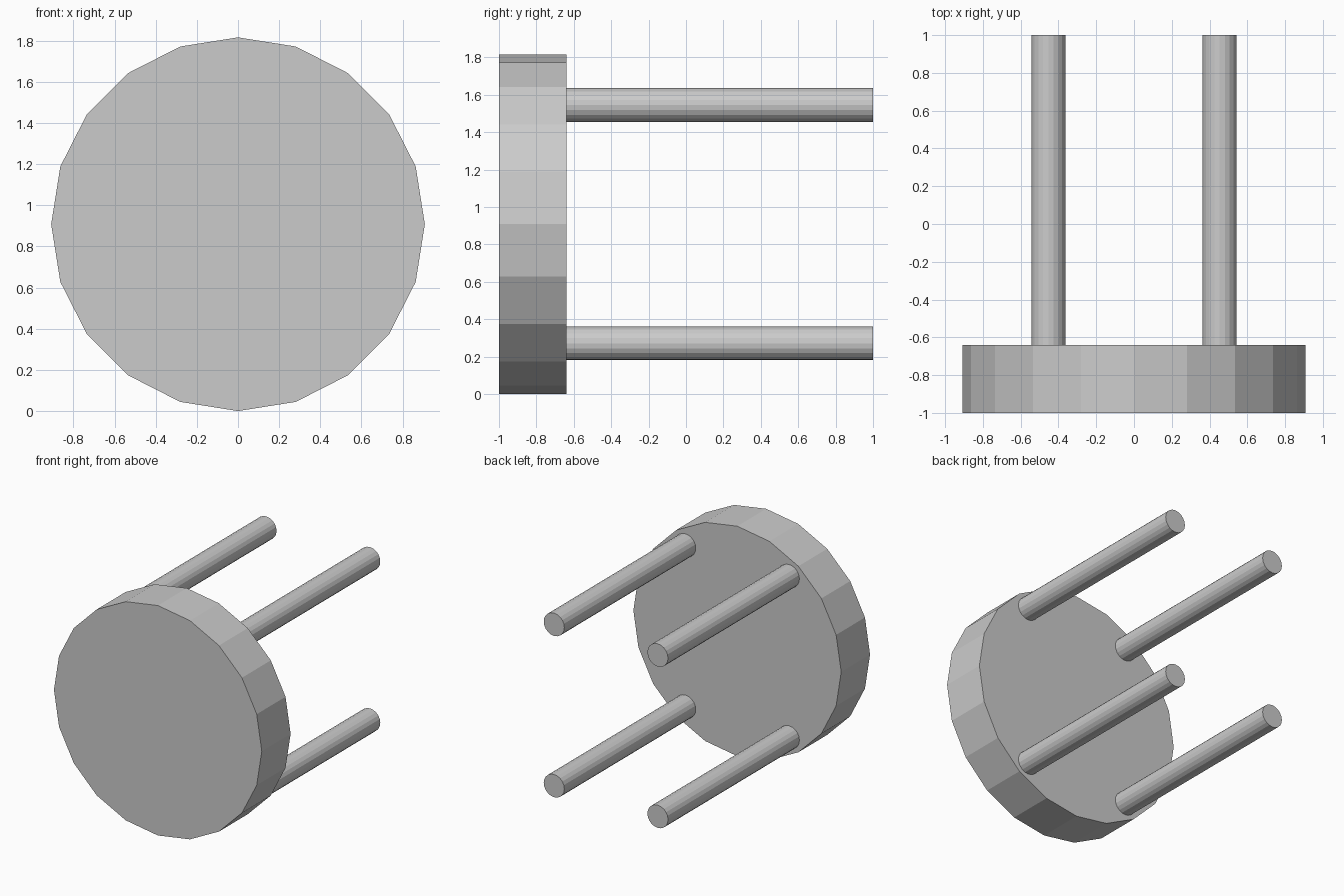
import bpy
from math import pi

if "Cube" in bpy.data.objects:
    bpy.data.objects.remove(bpy.data.objects["Cube"])

SIDES = 20
SEAT_RADIUS = 0.908
SEAT_BACK = -0.64
LEG_RADIUS = 0.09
LEG_X, LEG_Z = 0.453, 0.637   # leg offsets from the seat axis


def rod(name, radius, x, z, y0, y1):
    """Flat-faced cylinder lying along y from y0 to y1."""
    bpy.ops.mesh.primitive_cylinder_add(
        vertices=SIDES, radius=radius, depth=y1 - y0,
        location=(x, (y0 + y1) / 2, z), rotation=(pi / 2, 0, 0))
    bpy.context.object.name = name


# Round seat, standing on its rim
rod("seat", SEAT_RADIUS, 0, SEAT_RADIUS, -1, SEAT_BACK)

# Four legs pointing backwards
for side, sx in (("left", -1), ("right", 1)):
    for level, sz in (("lower", -1), ("upper", 1)):
        rod(f"{level}_{side}_leg", LEG_RADIUS,
            sx * LEG_X, SEAT_RADIUS + sz * LEG_Z, SEAT_BACK, 1)
